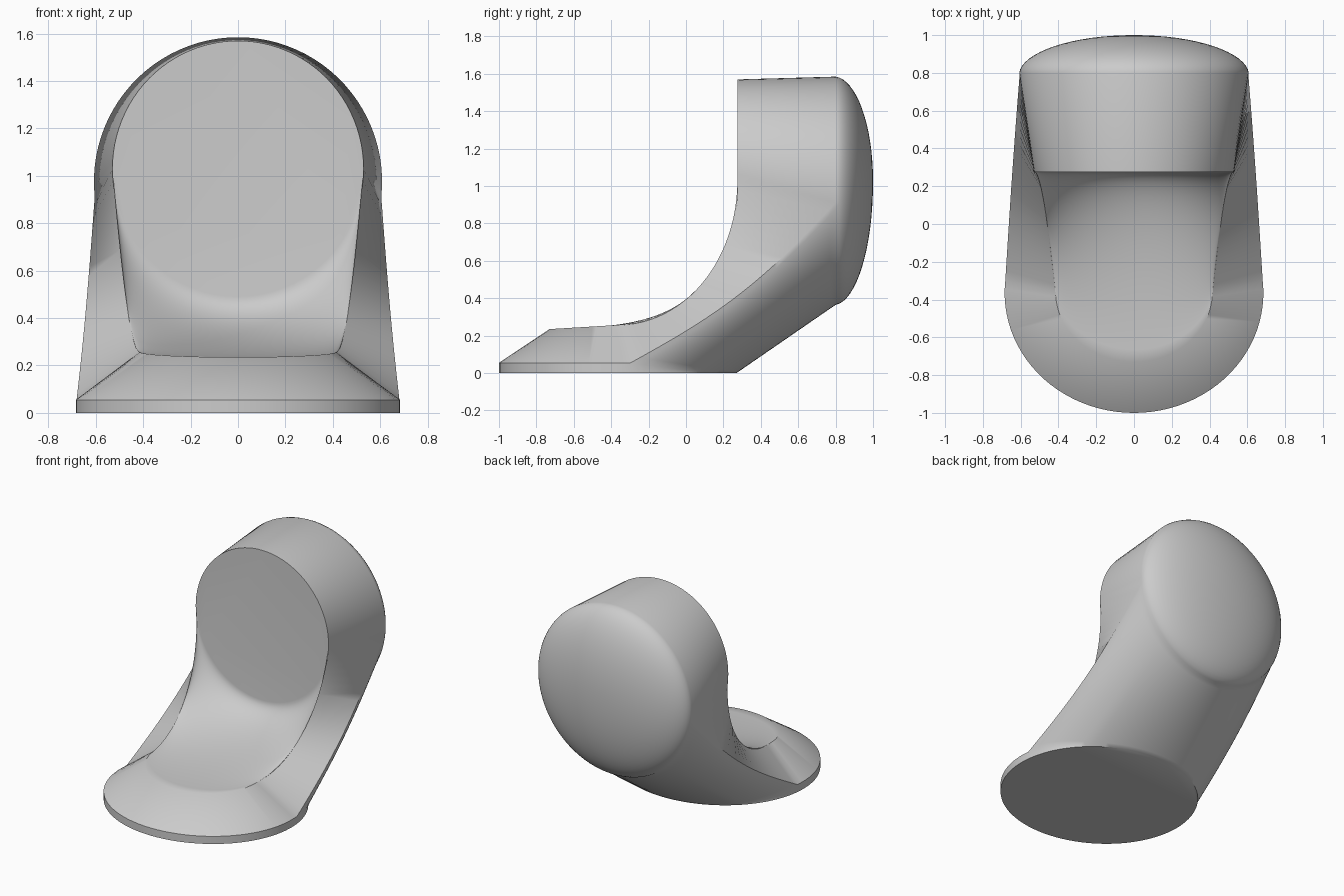
import bpy, bmesh
from math import sin, cos, pi, radians

if "Cube" in bpy.data.objects:
    bpy.data.objects.remove(bpy.data.objects["Cube"])

N = 96                 # points round each ring
K = 24                 # steps along the bend
Q = N // 4
bm = bmesh.new()
angles = [2 * pi * i / N - pi for i in range(N)]      # 0 = heel side, +-pi = open side


def outer(a):
    """Shift the outer shell's angles so its crease sits below the scoop rim."""
    s, m = (1 if a >= 0 else -1), abs(a) / (pi / 2)
    return s * radians(84 * m if m <= 1 else 84 + 96 * (m - 1))


def ring(fn):
    return [bm.verts.new(fn(a)) for a in angles]


def foot(a, z=0.0):
    return (0.685 * sin(a), -0.365 + 0.635 * cos(a), z)


def lip_z(o):
    return 0.055 * min(1, max(0, (abs(o) - radians(45)) / radians(40)))


def head(o, r=1.0, y=0.8):
    return (0.608 * r * sin(o), y, 0.975 + 0.05 * (1 - r) - 0.61 * r * cos(o))


def floor_pt(a):
    y = -0.36 + 0.37 * cos(a)
    return (0.415 * sin(a), y, 0.235 + 0.06 * (y + 0.73))


def face_pt(a):
    return (0.53 * sin(a), 0.275, 1.03 - 0.54 * cos(a))


def strip(r1, r2, closed=True, keep=None):
    n = len(r1)
    for i in range(n if closed else n - 1):
        j = (i + 1) % n
        if keep is None or keep(i):
            bm.faces.new((r1[i], r1[j], r2[j], r2[i]))


# angle indices: Q..3Q is the heel half, the rest is the open half
def open_half(i):
    return i < Q or i >= 3 * Q


# foot plate
foot_low = ring(lambda a: foot(outer(a)))
foot_top = ring(lambda a: foot(outer(a), lip_z(outer(a))))
bm.faces.new(foot_low)
strip(foot_low, foot_top)

# domed back of the head
head_ring = ring(lambda a: head(outer(a)))
prev = head_ring
for k in range(1, 16):
    t = k / 16 * pi / 2
    cur = ring(lambda a: head(outer(a), cos(t) - 0.02 * sin(2 * t) * cos(t), 0.8 + 0.2 * sin(t)))
    strip(prev, cur)
    prev = cur
pole = bm.verts.new((0, 1.0, 1.025))
for i in range(N):
    bm.faces.new((prev[i], prev[(i + 1) % N], pole))

# flat round face and the scoop's front rim
floor_ring, face_ring = ring(floor_pt), ring(face_pt)
bm.faces.new(face_ring)

# sloping lips round the open halves
strip(foot_top, floor_ring, keep=open_half)
strip(head_ring, face_ring, keep=open_half)

# bends: straight outer shell, and curved scoop running back from the front rim
outer_rows, inner_rows = [], []
for i in range(Q, 3 * Q + 1):
    a = angles[i]
    front = floor_ring[(3 * N // 2 - i) % N]
    o0, o1 = [foot_top[i]], [front]
    p, q = foot_top[i].co, head_ring[i].co
    f, h = front.co, face_ring[i].co
    for k in range(1, K):
        s = k / K
        t = s * pi / 2
        c = p.lerp(q, s)
        sag = 0.07 * sin(pi * s) * (abs(a) / (pi / 2)) ** 3
        o0.append(bm.verts.new((c.x, c.y + sag * 0.6, c.z - sag * 0.8)))
        o1.append(bm.verts.new((f.x + (h.x - f.x) * s,
                                f.y + (h.y - f.y) * sin(t),
                                f.z + (h.z - f.z) * (1 - cos(t)))))
    outer_rows.append(o0 + [head_ring[i]])
    inner_rows.append(o1 + [face_ring[i]])
for rows in (outer_rows, inner_rows):
    for r1, r2 in zip(rows, rows[1:]):
        strip(r1, r2, closed=False)

# side walls between scoop rim and outer shell
for e in (0, -1):
    strip(outer_rows[e], inner_rows[e], closed=False)

bmesh.ops.delete(bm, geom=[v for v in bm.verts if not v.link_faces], context='VERTS')
bmesh.ops.remove_doubles(bm, verts=bm.verts, dist=0.0004)
bmesh.ops.recalc_face_normals(bm, faces=bm.faces)
mesh = bpy.data.meshes.new("curved_scoop_body")
bm.to_mesh(mesh)
bm.free()
body = bpy.data.objects.new("curved_scoop_body", mesh)
bpy.context.collection.objects.link(body)
bpy.context.view_layer.objects.active = body
body.select_set(True)
bpy.ops.object.shade_smooth_by_angle(angle=radians(40))
